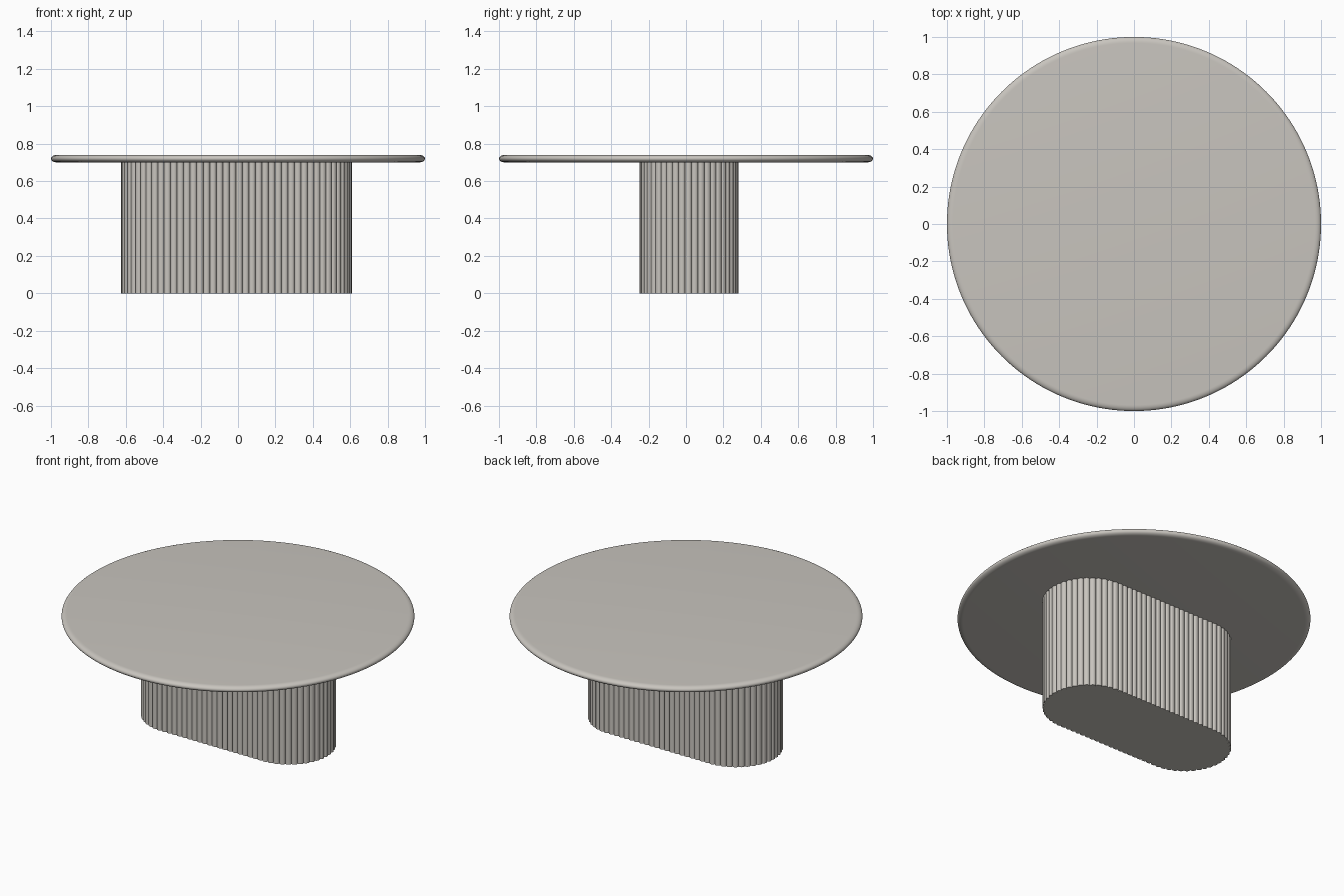
import bpy, bmesh, math

if "Cube" in bpy.data.objects:
    bpy.data.objects.remove(bpy.data.objects["Cube"])

stone = bpy.data.materials.new("warm grey")
stone.diffuse_color = (0.58, 0.555, 0.515, 1)
stone.use_nodes = True
stone.node_tree.nodes["Principled BSDF"].inputs["Base Color"].default_value = stone.diffuse_color


def finish(bm, name, angle):
    bmesh.ops.recalc_face_normals(bm, faces=bm.faces)
    me = bpy.data.meshes.new(name)
    bm.to_mesh(me)
    bm.free()
    me.materials.append(stone)
    ob = bpy.data.objects.new(name, me)
    bpy.context.collection.objects.link(ob)
    bpy.context.view_layer.objects.active = ob
    ob.select_set(True)
    bpy.ops.object.shade_smooth_by_angle(angle=math.radians(angle))
    ob.select_set(False)


# Round tabletop: stacked rings following a rounded edge
def tabletop(radius=1.0, z0=0.70, z1=0.74, edge=0.032, sides=160, steps=12):
    bm = bmesh.new()
    rings = []
    for i in range(steps + 1):
        a = -math.pi / 2 + math.pi * i / steps
        r = radius - edge + edge * math.cos(a)
        z = (z0 + z1) / 2 + (z1 - z0) / 2 * math.sin(a)
        rings.append([bm.verts.new((r * math.cos(t), r * math.sin(t), z))
                      for t in (2 * math.pi * k / sides for k in range(sides))])
    for lo, hi in zip(rings, rings[1:]):
        for k in range(sides):
            j = (k + 1) % sides
            bm.faces.new((lo[k], lo[j], hi[j], hi[k]))
    bm.faces.new(rings[0])
    bm.faces.new(rings[-1])
    finish(bm, "tabletop", 40)


# Point and outward normal at distance s along a stadium outline
def stadium(s, half, r):
    arc, line = math.pi * r, 2 * half
    side = 1
    s %= 2 * (arc + line)
    if s >= arc + line:
        s, side = s - arc - line, -1
    if s < line:
        p, n = (-half + s, -r), (0, -1)
    else:
        a = -math.pi / 2 + (s - line) / r
        n = (math.cos(a), math.sin(a))
        p = (half + r * n[0], r * n[1])
    return [side * v for v in p], [side * v for v in n]


# Reeded pedestal: stadium outline with convex ribs, extruded upward
def pedestal(cx=-0.008, cy=0.016, half=0.352, r=0.253, ribs=86, depth=0.012, steps=8, height=0.70):
    bm = bmesh.new()
    total = 4 * half + 2 * math.pi * r
    lo, hi = [], []
    for i in range(ribs * steps):
        u = (i % steps) / steps * 2 - 1
        bump = depth * math.sqrt(1 - u * u)
        p, n = stadium(total * i / (ribs * steps), half, r)
        x, y = cx + p[0] + n[0] * bump, cy + p[1] + n[1] * bump
        lo.append(bm.verts.new((x, y, 0)))
        hi.append(bm.verts.new((x, y, height)))
    for k in range(len(lo)):
        j = (k + 1) % len(lo)
        bm.faces.new((lo[k], lo[j], hi[j], hi[k]))
    bm.faces.new(lo)
    bm.faces.new(hi)
    finish(bm, "reeded_pedestal", 50)


tabletop()
pedestal()
